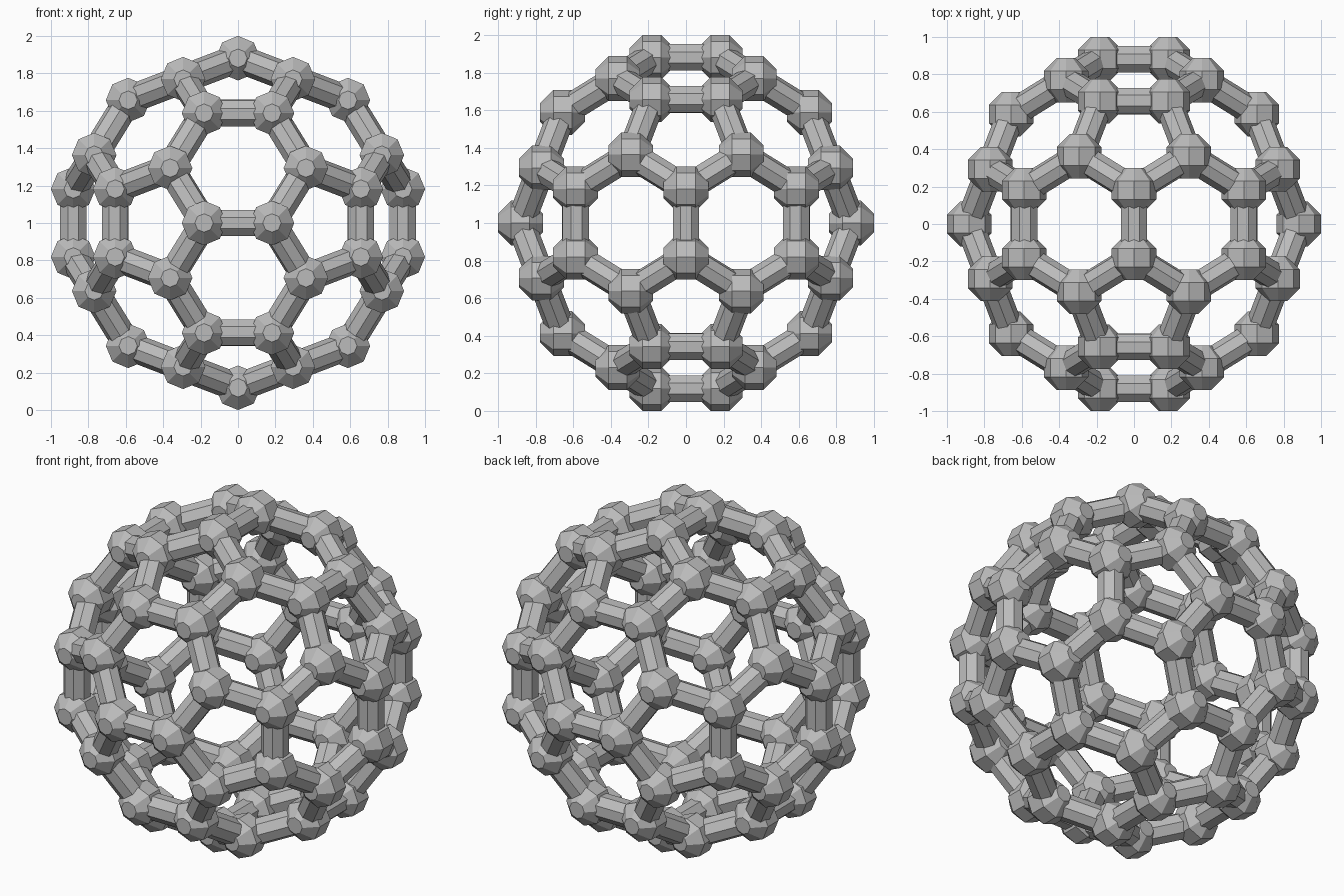
import bpy, bmesh
from math import sin, cos, pi, sqrt
from itertools import product
from mathutils import Vector, Matrix

cube = bpy.data.objects.get("Cube")
if cube:
    bpy.data.objects.remove(cube, do_unlink=True)

PHI = (1 + sqrt(5)) / 2
HALF_EDGE = 0.1815
JOINT_RADIUS = 0.129
STRUT_RADIUS = 0.076
SIDES = 8
CENTRE = Vector((0, 0, 1))

grey = bpy.data.materials.new("light_grey")
grey.use_nodes = True
grey.diffuse_color = (0.5, 0.5, 0.5, 1)
grey.node_tree.nodes["Principled BSDF"].inputs["Base Color"].default_value = (0.5, 0.5, 0.5, 1)


def cage_corners():
    """Corners of a truncated icosahedron: cyclic orders and signs of three seeds."""
    seeds = [(0, 1, 3 * PHI), (1, 2 + PHI, 2 * PHI), (PHI, 2, 2 * PHI + 1)]
    corners = []
    for seed in seeds:
        for signs in product((-1, 1), repeat=3):
            if seed[0] == 0 and signs[0] < 0:
                continue
            p = [a * s for a, s in zip(seed, signs)]
            for k in range(3):
                corners.append(Vector(p[k:] + p[:k]) * HALF_EDGE)
    return corners


def add_joint(bm, centre):
    """Faceted ball with its axis along y and a flat cap at each end."""
    rings = []
    for i in range(SIDES // 2):
        tilt = (i + 0.5) * 2 * pi / SIDES
        r, y = JOINT_RADIUS * sin(tilt), -JOINT_RADIUS * cos(tilt)
        rings.append([bm.verts.new(centre + Vector((r * cos(a), y, r * sin(a))))
                      for a in (2 * pi * k / SIDES for k in range(SIDES))])
    for lower, upper in zip(rings, rings[1:]):
        for k in range(SIDES):
            n = (k + 1) % SIDES
            bm.faces.new((lower[k], lower[n], upper[n], upper[k]))
    bm.faces.new(rings[0])
    bm.faces.new(rings[-1])


def add_strut(bm, a, b):
    """Octagonal bar from a to b with one flat facing away from the middle."""
    along = (b - a).normalized()
    outward = ((a + b) / 2).normalized()
    across = along.cross(outward)
    turn = Matrix((outward, across, along)).transposed().to_4x4()
    place = Matrix.Translation(CENTRE + (a + b) / 2) @ turn @ Matrix.Rotation(pi / SIDES, 4, "Z")
    bmesh.ops.create_cone(bm, cap_ends=True, segments=SIDES, radius1=STRUT_RADIUS,
                          radius2=STRUT_RADIUS, depth=(b - a).length, matrix=place)


def finish(bm, name):
    bmesh.ops.recalc_face_normals(bm, faces=bm.faces)
    mesh = bpy.data.meshes.new(name)
    bm.to_mesh(mesh)
    bm.free()
    mesh.materials.append(grey)
    bpy.context.collection.objects.link(bpy.data.objects.new(name, mesh))


corners = cage_corners()

# Balls at the corners
bm = bmesh.new()
for corner in corners:
    add_joint(bm, CENTRE + corner)
finish(bm, "joints")

# Bars along the edges
bm = bmesh.new()
for i, a in enumerate(corners):
    for b in corners[:i]:
        if (a - b).length < HALF_EDGE * 2.1:
            add_strut(bm, a, b)
finish(bm, "struts")
